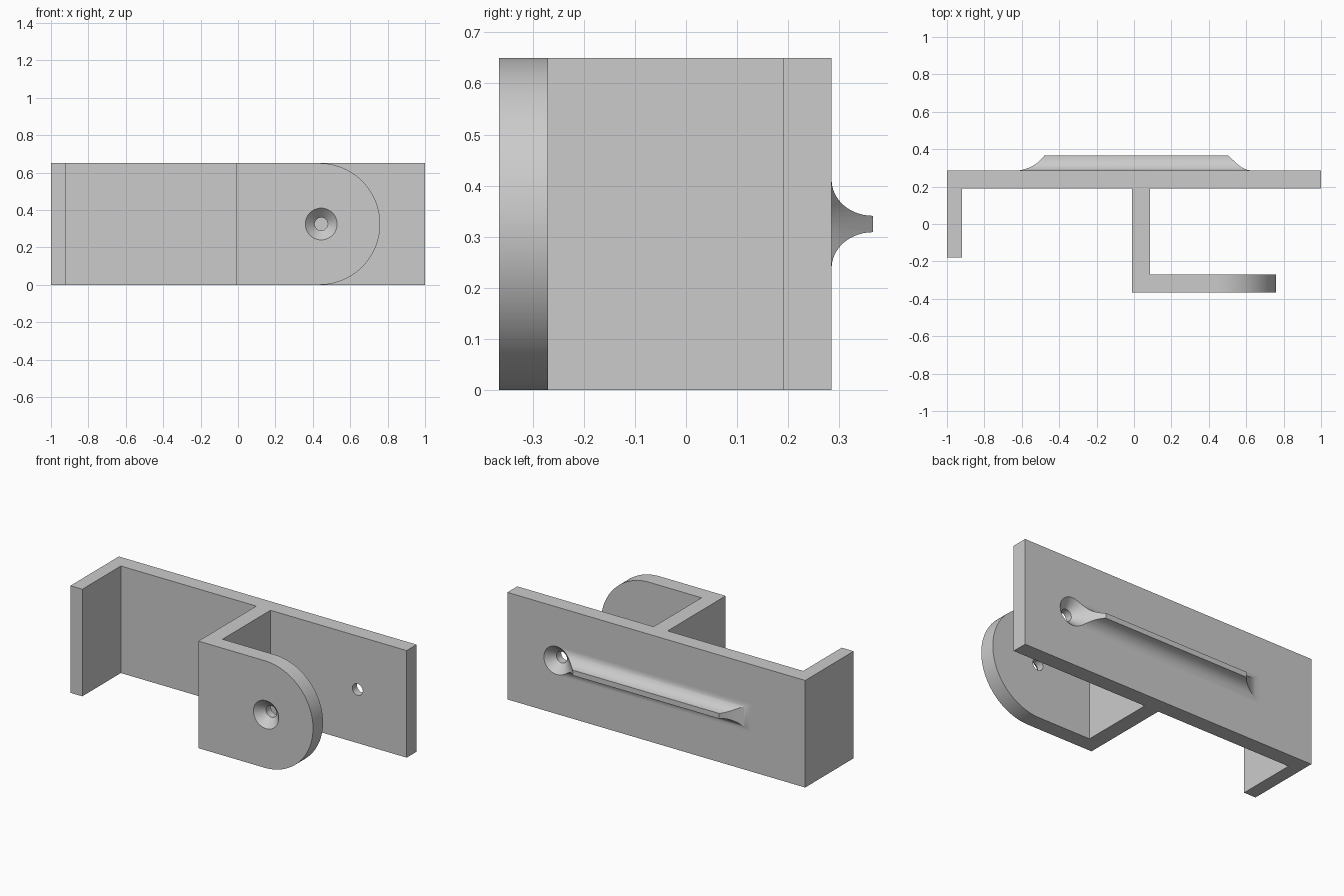
import bpy, bmesh, math
from mathutils import Vector

if "Cube" in bpy.data.objects:
    bpy.data.objects.remove(bpy.data.objects["Cube"], do_unlink=True)

HEIGHT, MID = 0.65, 0.325
FRONT, BACK, CREST = -0.366, 0.285, 0.366

grey = bpy.data.materials.new("plain grey")
grey.use_nodes = True
grey.diffuse_color = (0.6, 0.6, 0.6, 1)
grey.node_tree.nodes["Principled BSDF"].inputs["Base Color"].default_value = (0.6, 0.6, 0.6, 1)


def add_object(name, bm):
    bmesh.ops.recalc_face_normals(bm, faces=bm.faces[:])
    mesh = bpy.data.meshes.new(name)
    bm.to_mesh(mesh)
    bm.free()
    mesh.materials.append(grey)
    obj = bpy.data.objects.new(name, mesh)
    bpy.context.collection.objects.link(obj)
    return obj


def prism(points, sweep):
    """Closed outline swept along a vector."""
    bm = bmesh.new()
    face = bm.faces.new([bm.verts.new(p) for p in points])
    made = bmesh.ops.extrude_face_region(bm, geom=[face], use_keep_orig=True)
    bmesh.ops.translate(bm, vec=Vector(sweep),
                        verts=[g for g in made["geom"] if isinstance(g, bmesh.types.BMVert)])
    return bm


def countersink(name, x, y, inward, sides=64):
    """Screw hole cutter: 45 degree cone that narrows to a straight bore."""
    bm = bmesh.new()
    rings = []
    for radius, depth in ((0.185, -0.1), (0.035, 0.05), (0.035, 0.2)):
        rings.append([bm.verts.new((x + radius * math.cos(a), y + inward * depth,
                                    MID + radius * math.sin(a)))
                      for a in (math.tau * i / sides for i in range(sides))])
    for low, high in zip(rings, rings[1:]):
        for i in range(sides):
            j = (i + 1) % sides
            bm.faces.new((low[i], low[j], high[j], high[i]))
    bm.faces.new(rings[0])
    bm.faces.new(rings[-1])
    return add_object(name, bm)


def combine(obj, cutter, operation):
    mod = obj.modifiers.new(operation.lower(), 'BOOLEAN')
    mod.operation, mod.solver, mod.object = operation, 'EXACT', cutter
    bpy.context.view_layer.objects.active = obj
    bpy.ops.object.modifier_apply(modifier=mod.name)


# Bracket: back plate, short side leg, middle leg and front tab in one outline
outline = [(-1, -0.18), (-0.92, -0.18), (-0.92, 0.19), (-0.01, 0.19), (-0.01, FRONT),
           (0.76, FRONT), (0.76, -0.27), (0.085, -0.27), (0.085, 0.19), (1, 0.19),
           (1, BACK), (-1, BACK)]
bm = prism([(x, y, 0) for x, y in outline], (0, 0, HEIGHT))

# Round the free end of the tab
tab_edges = [e for e in bm.edges
             if all(abs(v.co.x - 0.76) < 1e-4 for v in e.verts)
             and abs(e.verts[0].co.z - e.verts[1].co.z) < 1e-4]
bmesh.ops.bevel(bm, geom=tab_edges, offset=MID - 0.0003, offset_type='OFFSET',
                segments=28, profile=0.5, affect='EDGES')
bracket = add_object("bracket", bm)

# Rib on the back: narrow crest with concave flanks that flow into the plate
flank = [(BACK - 0.005, 0.086)]
for i in range(17):
    a = math.pi / 2 * i / 16
    flank.append((CREST - (CREST - BACK) * math.cos(a), 0.086 - 0.07 * math.sin(a)))
section = [(y, MID + w) for y, w in flank] + [(y, MID - w) for y, w in reversed(flank)]
rib = add_object("back_rib", prism([(-0.7, y, z) for y, z in section], (1.36, 0, 0)))

# Concave run-out at the far end of the rib
limit = [(0.8, 0.2), (0.8, 0.45), (-0.44, 0.45)]
for i in range(20, -1, -1):
    a = math.radians(60) * i / 20
    limit.append((-0.64 + 0.2 * math.sin(a), BACK + 0.2 - 0.2 * math.cos(a)))
limit.append((-0.64, 0.2))
runout = add_object("rib_limit", prism([(x, y, 0.1) for x, y in limit], (0, 0, 0.45)))
combine(rib, runout, 'INTERSECT')

# Countersunk screw holes in the tab and the plate
tab_hole = countersink("tab_hole_cutter", 0.445, FRONT, 1)
plate_hole = countersink("plate_hole_cutter", 0.67, BACK, -1)
combine(bracket, tab_hole, 'DIFFERENCE')
combine(bracket, plate_hole, 'DIFFERENCE')
combine(rib, plate_hole, 'DIFFERENCE')

for helper in (runout, tab_hole, plate_hole):
    bpy.data.objects.remove(helper, do_unlink=True)

# Smooth curved faces, keep corners sharp
for obj in (bracket, rib):
    bpy.ops.object.select_all(action='DESELECT')
    obj.select_set(True)
    bpy.context.view_layer.objects.active = obj
    bpy.ops.object.shade_smooth_by_angle(angle=math.radians(25))
